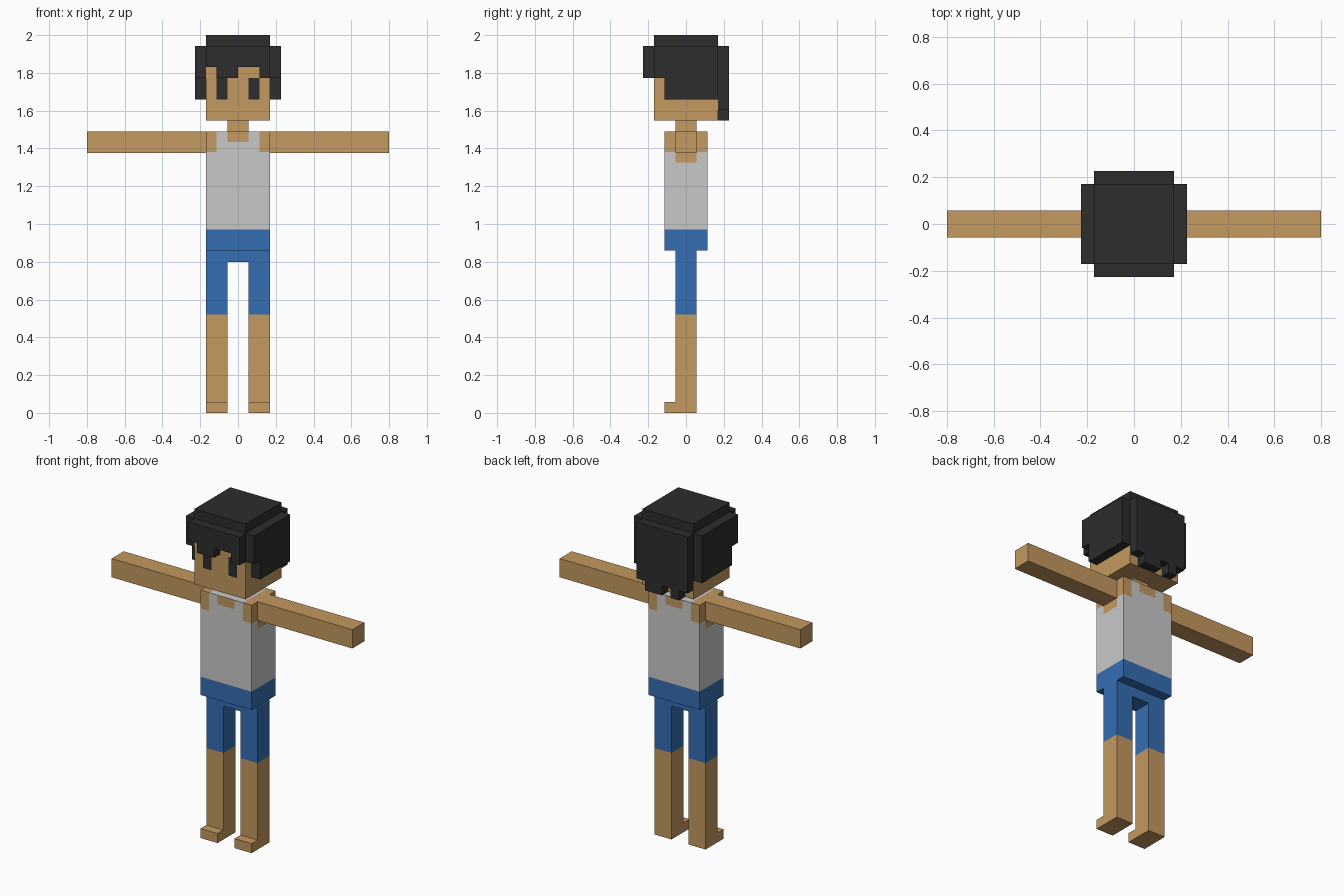
import bpy
import bmesh
from mathutils import Vector

if "Cube" in bpy.data.objects:
    bpy.data.objects.remove(bpy.data.objects["Cube"])

U = 0.0567  # block size shared by all parts


def material(name, rgb):
    m = bpy.data.materials.new(name)
    m.diffuse_color = (*rgb, 1.0)
    m.use_nodes = True
    m.node_tree.nodes["Principled BSDF"].inputs["Base Color"].default_value = m.diffuse_color
    return m


SKIN = material("skin", (0.546, 0.319, 0.115))
HAIR = material("dark hair", (0.026, 0.026, 0.026))
SHIRT = material("light grey cloth", (0.584, 0.584, 0.584))
BLUE = material("blue cloth", (0.036, 0.153, 0.445))


def finish(bm, name, mats):
    bmesh.ops.recalc_face_normals(bm, faces=bm.faces[:])
    me = bpy.data.meshes.new(name)
    bm.to_mesh(me)
    bm.free()
    for m in mats:
        me.materials.append(m)
    ob = bpy.data.objects.new(name, me)
    bpy.context.collection.objects.link(ob)
    return ob


def box(name, lo, hi, mats, cuts=(), rule=None):
    """Box from corner to corner, cut at (axis, position), coloured by rule(centre, normal)."""
    bm = bmesh.new()
    bmesh.ops.create_cube(bm, size=1)
    for v in bm.verts:
        v.co = Vector([(a + b) / 2 + c * (b - a) for a, b, c in zip(lo, hi, v.co)])
    for axis, pos in cuts:
        normal = Vector((0, 0, 0))
        normal[axis] = 1
        bmesh.ops.bisect_plane(bm, geom=bm.verts[:] + bm.edges[:] + bm.faces[:],
                               plane_co=normal * pos, plane_no=normal)
    bm.normal_update()
    if rule:
        for f in bm.faces:
            f.material_index = rule(f.calc_center_median(), f.normal)
    return finish(bm, name, mats)


def fringe(name, bottoms, top, place, depth):
    """Panel whose lower edge steps through the given heights, one per block."""
    outline = [(3 * U, top), (-3 * U, top)]
    for i, z in enumerate(bottoms):
        for s in ((i - 3) * U, (i - 2) * U):
            if outline[-1] != (s, z):
                outline.append((s, z))
    bm = bmesh.new()
    face = bm.faces.new([bm.verts.new(place(s, z)) for s, z in outline])
    ext = bmesh.ops.extrude_face_region(bm, geom=[face])
    bmesh.ops.translate(bm, vec=depth,
                        verts=[g for g in ext["geom"] if isinstance(g, bmesh.types.BMVert)])
    return finish(bm, name, [HAIR])


# Torso: vest with bare shoulders and neckline, waistband of the shorts below
def torso_rule(c, n):
    x, y = abs(c.x), abs(c.y)
    if c.z < 0.97:
        return 2
    if n.z > 0.5:
        return 0 if x > 2 * U or (x < U and y < U) else 1
    if abs(n.x) > 0.5:
        return 0 if c.z > 1.38 or (y < U and c.z > 1.325) else 1
    return 0 if (x > 2 * U and c.z > 1.38) or (x < U and c.z > 1.435) else 1


box("torso", (-3 * U, -2 * U, 0.86), (3 * U, 2 * U, 1.49), [SKIN, SHIRT, BLUE],
    [(0, s * U) for s in (-2, -1, 1, 2)] + [(1, -U), (1, U)]
    + [(2, z) for z in (0.97, 1.325, 1.38, 1.435)], torso_rule)
box("hips", (-3 * U, -U, 0.80), (3 * U, U, 0.86), [BLUE])

# Limbs
for side, s in (("left", 1), ("right", -1)):
    def span(a, b):
        return sorted((s * a, s * b))

    x0, x1 = span(U, 3 * U)
    box(side + "_leg", (x0, -U, 0), (x1, U, 0.80), [SKIN, BLUE], [(2, 0.52)],
        lambda c, n: int(c.z > 0.52))
    box(side + "_foot", (x0, -2 * U, 0), (x1, -U, 0.057), [SKIN])
    x0, x1 = span(3 * U, 0.80)
    box(side + "_arm", (x0, -U, 1.377), (x1, U, 1.49), [SKIN])

# Neck and head, eyes as cut faces on the front
box("neck", (-U, -U, 1.49), (U, U, 1.547), [SKIN])
box("head", (-3 * U, -3 * U, 1.547), (3 * U, 3 * U, 1.943), [SKIN, HAIR],
    [(0, s * U) for s in (-2, -1, 1, 2)] + [(2, 1.66), (2, 1.773)],
    lambda c, n: int(n.y < -0.5 and U < abs(c.x) < 2 * U and 1.66 < c.z < 1.773))

# Hair: cap plus one stepped panel per side of the head
box("hair_cap", (-3 * U, -3 * U, 1.943), (3 * U, 3 * U, 2.0), [HAIR])
HIGH, LOW = 1.83, 1.773
fringe("hair_front", [HIGH, LOW, LOW, HIGH, HIGH, LOW], 1.943,
       lambda s, z: (s, -3 * U, z), (0, -U, 0))
fringe("hair_back", [1.604, 1.547, 1.604, 1.547, 1.547, 1.604], 1.943,
       lambda s, z: (s, 3 * U, z), (0, U, 0))
for side, s in (("left", 1), ("right", -1)):
    fringe("hair_" + side, [LOW] + [1.66] * 5, 1.943,
           lambda t, z: (s * 3 * U, t, z), (s * U, 0, 0))
